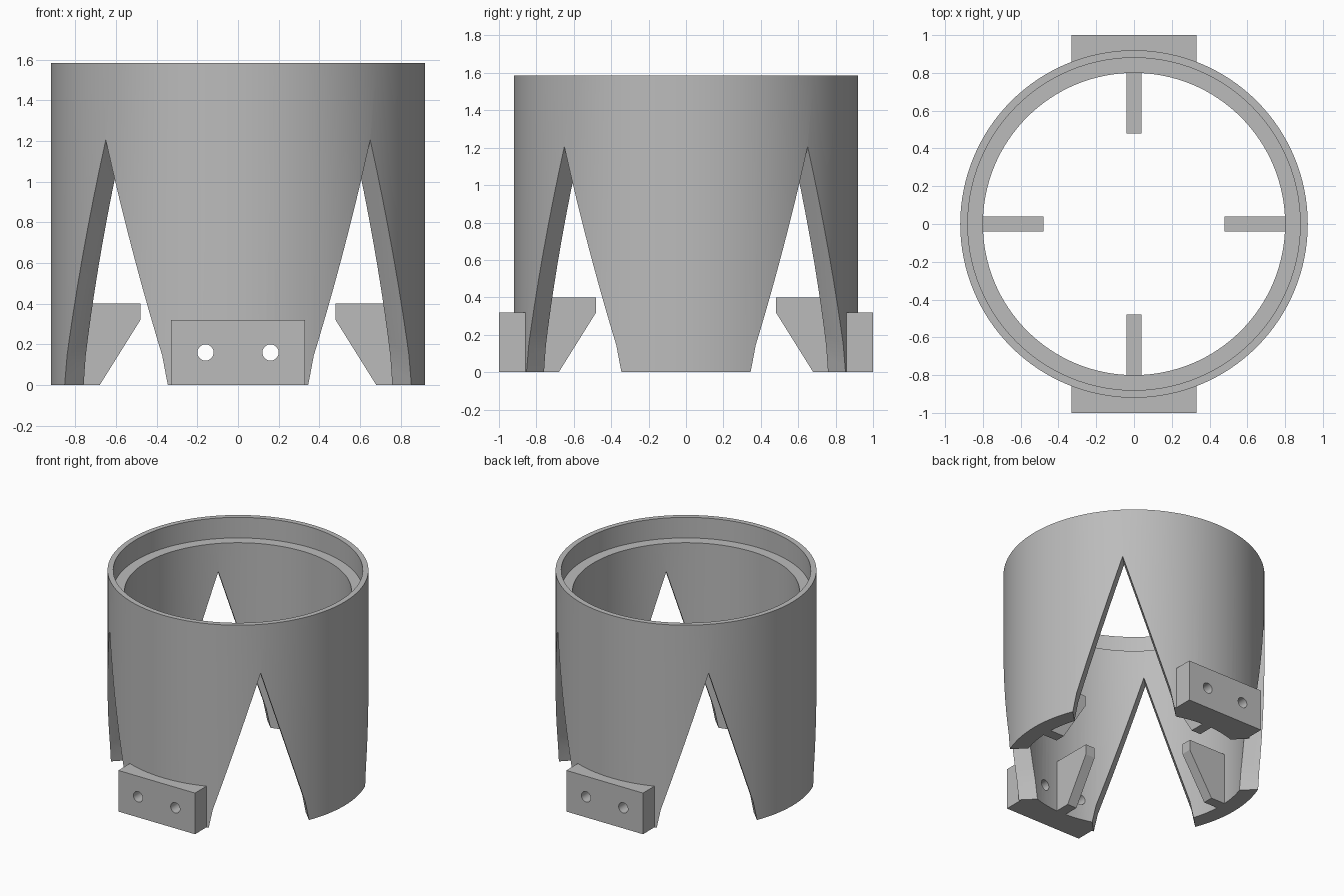
import bpy, bmesh
from math import sin, cos, pi, radians
from mathutils import Matrix

cube = bpy.data.objects.get("Cube")
if cube:
    bpy.data.objects.remove(cube, do_unlink=True)

grey = bpy.data.materials.new("light grey")
grey.use_nodes = True
grey.diffuse_color = (0.5, 0.5, 0.5, 1)
grey.node_tree.nodes["Principled BSDF"].inputs["Base Color"].default_value = (0.5, 0.5, 0.5, 1)

SEGMENTS = 128
OUTER, RECESS, INNER = 0.92, 0.88, 0.80
HEIGHT, LEDGE = 1.585, 1.425


def finish(name, bm, turn=0.0):
    """Turn a bmesh into a grey object, rotated about z."""
    bmesh.ops.recalc_face_normals(bm, faces=bm.faces)
    bm.transform(Matrix.Rotation(turn, 4, "Z"))
    mesh = bpy.data.meshes.new(name)
    bm.to_mesh(mesh)
    bm.free()
    mesh.materials.append(grey)
    obj = bpy.data.objects.new(name, mesh)
    bpy.context.collection.objects.link(obj)
    return obj


def prism(name, points, offset, turn=0.0):
    """Extrude a closed outline of 3D points along an offset vector."""
    bm = bmesh.new()
    face = bm.faces.new([bm.verts.new(p) for p in points])
    ext = bmesh.ops.extrude_face_region(bm, geom=[face], use_keep_orig=True)
    moved = [e for e in ext["geom"] if isinstance(e, bmesh.types.BMVert)]
    bmesh.ops.translate(bm, vec=offset, verts=moved)
    return finish(name, bm, turn)


def lathe(name, profile):
    """Revolve a closed (radius, z) profile around z."""
    bm = bmesh.new()
    rings = []
    for i in range(SEGMENTS):
        a = 2 * pi * i / SEGMENTS
        rings.append([bm.verts.new((r * cos(a), r * sin(a), z)) for r, z in profile])
    n = len(profile)
    for i in range(SEGMENTS):
        here, there = rings[i], rings[(i + 1) % SEGMENTS]
        for j in range(n):
            k = (j + 1) % n
            bm.faces.new((here[j], there[j], there[k], here[k]))
    return finish(name, bm)


def cut(obj, cutters):
    """Subtract the cutters and apply the result."""
    bpy.context.view_layer.objects.active = obj
    for cutter in cutters:
        mod = obj.modifiers.new("cut", "BOOLEAN")
        mod.operation, mod.solver, mod.object = "DIFFERENCE", "EXACT", cutter
        bpy.ops.object.modifier_apply(modifier=mod.name)


# Sleeve with a stepped recess in the rim
sleeve = lathe("sleeve", [(OUTER, 0), (OUTER, HEIGHT), (RECESS, HEIGHT),
                          (RECESS, LEDGE), (INNER, LEDGE), (INNER, 0)])

# Pointed notches run diagonally through both walls
half = [(0.378, -0.1), (0.331, 0.145)]
outline = half + [(0, 1.205)] + [(-x, z) for x, z in reversed(half)]
notches = [prism("notch_cutter", [(x, -1.5, z) for x, z in outline], (0, 3, 0), radians(t))
           for t in (45, 135)]

# Bolt holes run from front to back
holes = []
for x in (-0.16, 0.16):
    ring = [(x + 0.04 * cos(2 * pi * i / 32), -1.5, 0.16 + 0.04 * sin(2 * pi * i / 32))
            for i in range(32)]
    holes.append(prism("hole_cutter", ring, (0, 3, 0)))

cut(sleeve, notches + holes)
parts = [sleeve]

# Mounting blocks with a curved back that fits the sleeve
W, R = 0.33, 0.915
curve = [(W - 2 * W * i / 16) for i in range(17)]
plan = [(-W, -1, 0), (W, -1, 0)] + [(x, -(R * R - x * x) ** 0.5, 0) for x in curve]
for name, turn in (("front_block", 0), ("back_block", pi)):
    block = prism(name, plan, (0, 0, 0.32), turn)
    cut(block, holes)
    parts.append(block)

# Four inner support ribs, one on each leg
rib = [(0.81, 0), (0.68, 0), (0.48, 0.32), (0.48, 0.4), (0.81, 0.4)]
for i, side in enumerate(("left", "back", "right", "front")):
    parts.append(prism(side + "_rib", [(x, -0.04, z) for x, z in rib], (0, 0.08, 0), i * pi / 2))

for cutter in notches + holes:
    bpy.data.objects.remove(cutter, do_unlink=True)

# Smooth the round walls and keep the edges sharp
bpy.ops.object.select_all(action="DESELECT")
for obj in parts:
    obj.select_set(True)
bpy.context.view_layer.objects.active = sleeve
bpy.ops.object.shade_smooth_by_angle(angle=radians(30))
